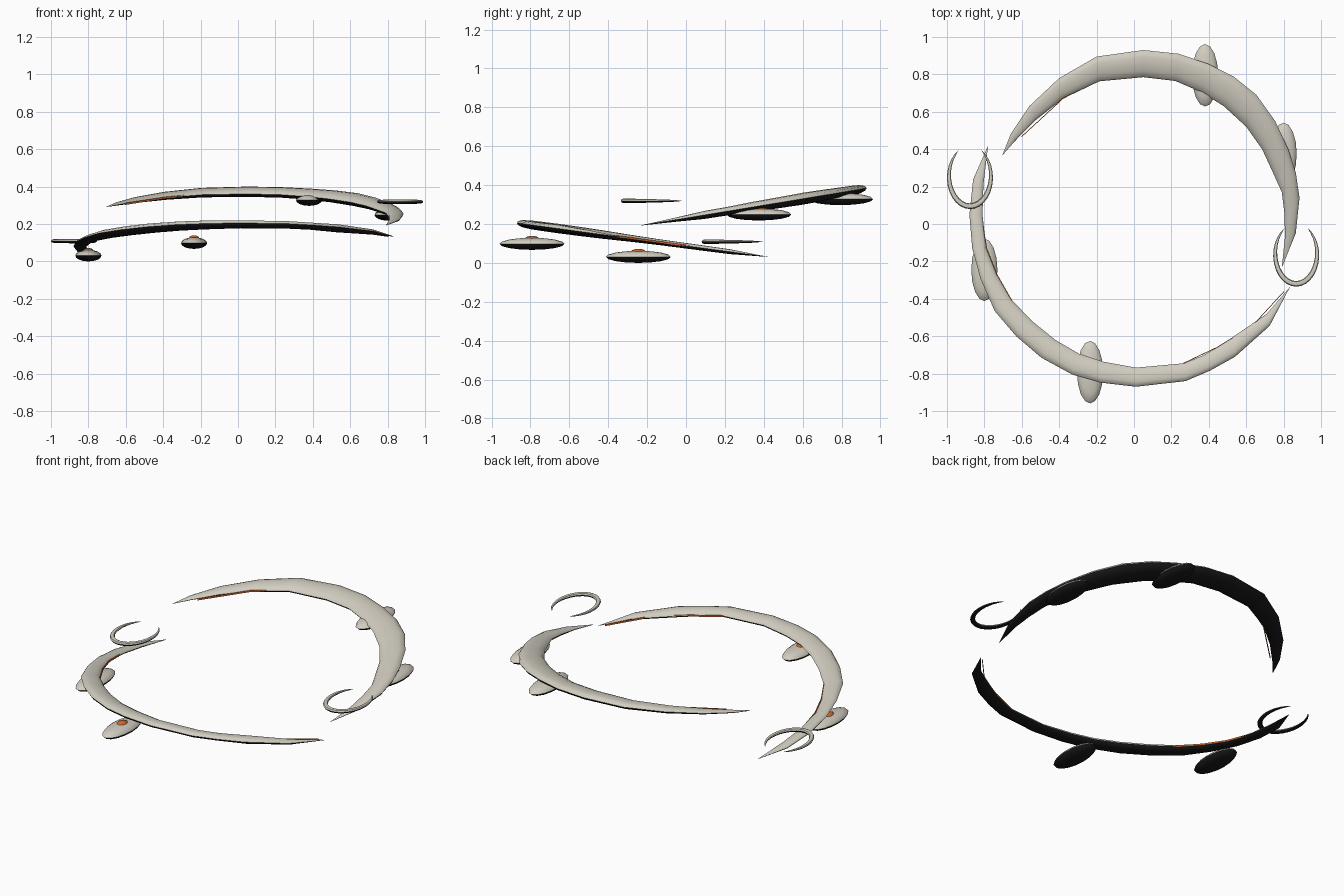
import bpy, bmesh, math
from mathutils import Vector

if "Cube" in bpy.data.objects:
    bpy.data.objects.remove(bpy.data.objects["Cube"])


def material(name, rgb):
    m = bpy.data.materials.new(name)
    m.diffuse_color = (*rgb, 1)
    m.use_nodes = True
    m.node_tree.nodes["Principled BSDF"].inputs["Base Color"].default_value = m.diffuse_color
    return m


CREAM = material("cream", (0.64, 0.61, 0.53))
BLACK = material("black", (0.010, 0.010, 0.010))
ORANGE = material("orange", (0.62, 0.14, 0.03))


def finish(name, bm, mats, angle=40):
    bmesh.ops.remove_doubles(bm, verts=bm.verts[:], dist=0.0003)
    bmesh.ops.recalc_face_normals(bm, faces=bm.faces[:])
    me = bpy.data.meshes.new(name)
    bm.to_mesh(me)
    bm.free()
    for m in mats:
        me.materials.append(m)
    ob = bpy.data.objects.new(name, me)
    bpy.context.collection.objects.link(ob)
    bpy.ops.object.select_all(action='DESELECT')
    ob.select_set(True)
    bpy.context.view_layer.objects.active = ob
    bpy.ops.object.shade_smooth_by_angle(angle=math.radians(angle))
    return ob


def blade(name, stations, height, ratio, n=12):
    """Tapered lens-section sweep between outer and inner outlines; cream above, black below."""
    bm = bmesh.new()
    rings = []
    for ox, oy, ix, iy in stations:
        o = Vector((ox, oy, height(oy)))
        i = Vector((ix, iy, height(iy)))
        mid, half = (o + i) / 2, (o - i) / 2
        h = max(half.length * 2 * ratio, 0.0005)
        rings.append([bm.verts.new(mid + half * math.cos(2 * math.pi * k / n)
                                   + Vector((0, 0, h * math.sin(2 * math.pi * k / n))))
                      for k in range(n)])
    for a, b in zip(rings, rings[1:]):
        for k in range(n):
            f = bm.faces.new((a[k], a[(k + 1) % n], b[(k + 1) % n], b[k]))
            f.material_index = 0 if k < n // 2 else 1
    finish(name, bm, [CREAM, BLACK])


def ribbon(name, path, height):
    """Thin upright glowing strip along the inner edge."""
    bm = bmesh.new()
    rings = []
    for x, y in path:
        p = Vector((x, y, height(y)))
        out = Vector((x, y, 0)).normalized() * 0.004
        up = Vector((0, 0, 0.005))
        rings.append([bm.verts.new(v) for v in (p - up, p + out - up, p + out + up, p + up)])
    for a, b in zip(rings, rings[1:]):
        for k in range(4):
            bm.faces.new((a[k], a[(k + 1) % 4], b[(k + 1) % 4], b[k]))
    bm.faces.new(rings[0])
    bm.faces.new(rings[-1])
    finish(name, bm, [ORANGE])


def ellipsoid(bm, centre, size, seg, rings, index_rule):
    made = bmesh.ops.create_uvsphere(bm, u_segments=seg, v_segments=rings, radius=1)["verts"]
    for f in {f for v in made for f in v.link_faces}:
        f.material_index = index_rule(f.calc_center_median().z)
    for v in made:
        v.co = Vector(centre) + Vector((v.co.x * size[0], v.co.y * size[1], v.co.z * size[2]))


def upper_plane(y):
    return 0.231 + 0.165 * y


def lower_plane(y):
    return 0.088 - 0.135 * y


# Large upper crescent: outer x, y, inner x, y
upper = [(-.705, .365, -.705, .365), (-.66, .48, -.635, .445), (-.56, .63, -.52, .56),
         (-.40, .78, -.38, .67), (-.20, .895, -.185, .763), (.05, .93, .05, .785),
         (.24, .91, .22, .765), (.40, .855, .36, .705), (.53, .79, .48, .63),
         (.655, .69, .60, .52), (.755, .55, .685, .40), (.825, .40, .745, .27),
         (.865, .275, .79, .17), (.885, .14, .805, .05), (.865, -.05, .807, -.07),
         (.79, -.235, .79, -.235)]
blade("upper_crescent", upper, upper_plane, 0.17)

# Slimmer lower crescent
lower = [(.835, -.335, .835, -.335), (.725, -.545, .71, -.48), (.54, -.71, .52, -.61),
         (.405, -.785, .375, -.70), (.275, -.84, .265, -.745), (.01, -.87, .01, -.768),
         (-.18, -.848, -.165, -.736), (-.33, -.805, -.295, -.693), (-.495, -.715, -.42, -.62),
         (-.63, -.60, -.54, -.523), (-.745, -.465, -.65, -.41), (-.82, -.295, -.735, -.27),
         (-.865, -.13, -.79, -.13), (-.88, .05, -.81, .05), (-.86, .24, -.805, .21),
         (-.78, .42, -.78, .42)]
blade("lower_crescent", lower, lower_plane, 0.20)

# Orange strips inside the crescents
ribbon("upper_strip", [(-.60, .465), (-.38, .668), (-.20, .765)], upper_plane)
ribbon("lower_strip_front", [(.80, -.36), (.63, -.545), (.455, -.652), (.265, -.742)], lower_plane)
ribbon("lower_strip_side", [(-.65, -.41), (-.73, -.27), (-.785, -.13), (-.81, .02)], lower_plane)

# Lens-shaped pods with orange domes
pods = {"upper_pod_back": (.38, .795, .328), "upper_pod_side": (.80, .375, .249),
        "lower_pod_front": (-.235, -.792, .098), "lower_pod_side": (-.80, -.245, .031)}
for name, (x, y, z) in pods.items():
    bm = bmesh.new()
    ellipsoid(bm, (x, y, z), (.07, .167, .031), 16, 8, lambda h: 0 if h > 0 else 1)
    ellipsoid(bm, (x, y, z + .026), (.028, .038, .015), 12, 6, lambda h: 2)
    finish(name, bm, [CREAM, BLACK, ORANGE])

# Open horseshoe rings, thickest at the front and tapering to the two tips
for name, cx, cy, z in (("left_horseshoe", -.877, .248, .109), ("right_horseshoe", .867, -.167, .319)):
    stations = []
    for i in range(25):
        t = i / 24
        a = math.radians(120 + 300 * t)
        w = 0.030 * math.sin(math.pi * t) ** 0.6 if 0 < i < 24 else 0
        c, s = math.cos(a), math.sin(a)
        stations.append((cx + .123 * c, cy + .168 * s, cx + (.123 - w) * c, cy + (.168 - w) * s))
    blade(name, stations, lambda y, z=z: z, 0.40, 8)
